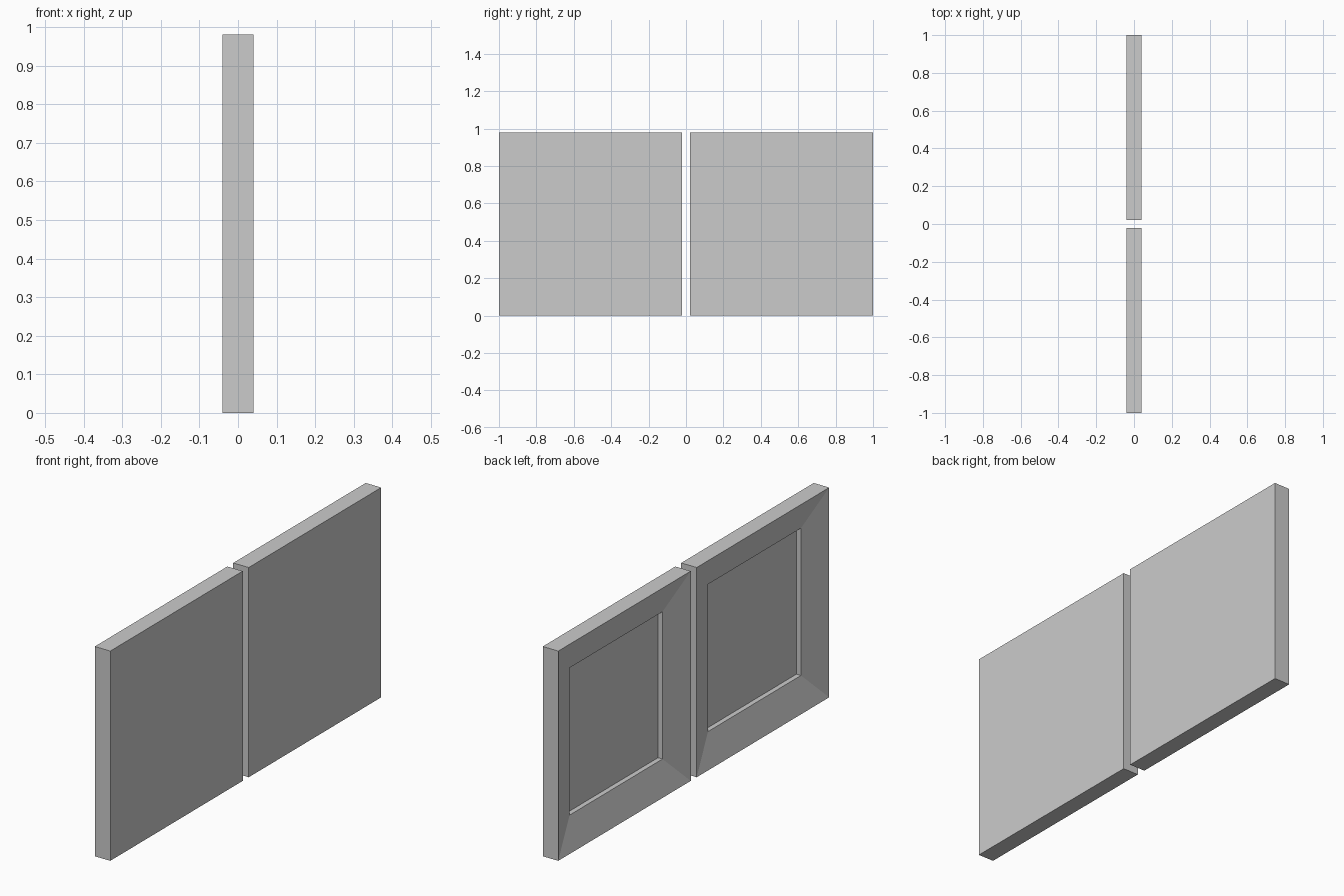
import bpy, bmesh

if "Cube" in bpy.data.objects:
    bpy.data.objects.remove(bpy.data.objects["Cube"])

X0, X1 = -0.04, 0.04       # recessed face, flat face
Y0, Y1, H = 0.022, 1.0, 0.98


def ring(bm, x, inset, side):
    """Rectangle of four vertices at depth x, shrunk by inset."""
    a, b = Y0 + inset, Y1 - inset
    corners = [(a, inset), (b, inset), (b, H - inset), (a, H - inset)]
    return [bm.verts.new((x, side * y, z)) for y, z in corners]


def panel(name, side):
    bm = bmesh.new()
    # flat face, outer edge, sloped frame rim, recessed floor
    rings = [ring(bm, x, i, side) for x, i in
             [(X1, 0), (X0, 0), (0.004, 0.146), (0.027, 0.146)]]
    bm.faces.new(rings[0])
    bm.faces.new(rings[-1])
    for r, s in zip(rings, rings[1:]):
        for i in range(4):
            j = (i + 1) % 4
            bm.faces.new((r[i], r[j], s[j], s[i]))
    bmesh.ops.recalc_face_normals(bm, faces=bm.faces)
    mesh = bpy.data.meshes.new(name)
    bm.to_mesh(mesh)
    bm.free()
    bpy.context.collection.objects.link(bpy.data.objects.new(name, mesh))


# Two matching recessed panels, either side of a narrow gap
panel("back_panel", 1)
panel("front_panel", -1)
